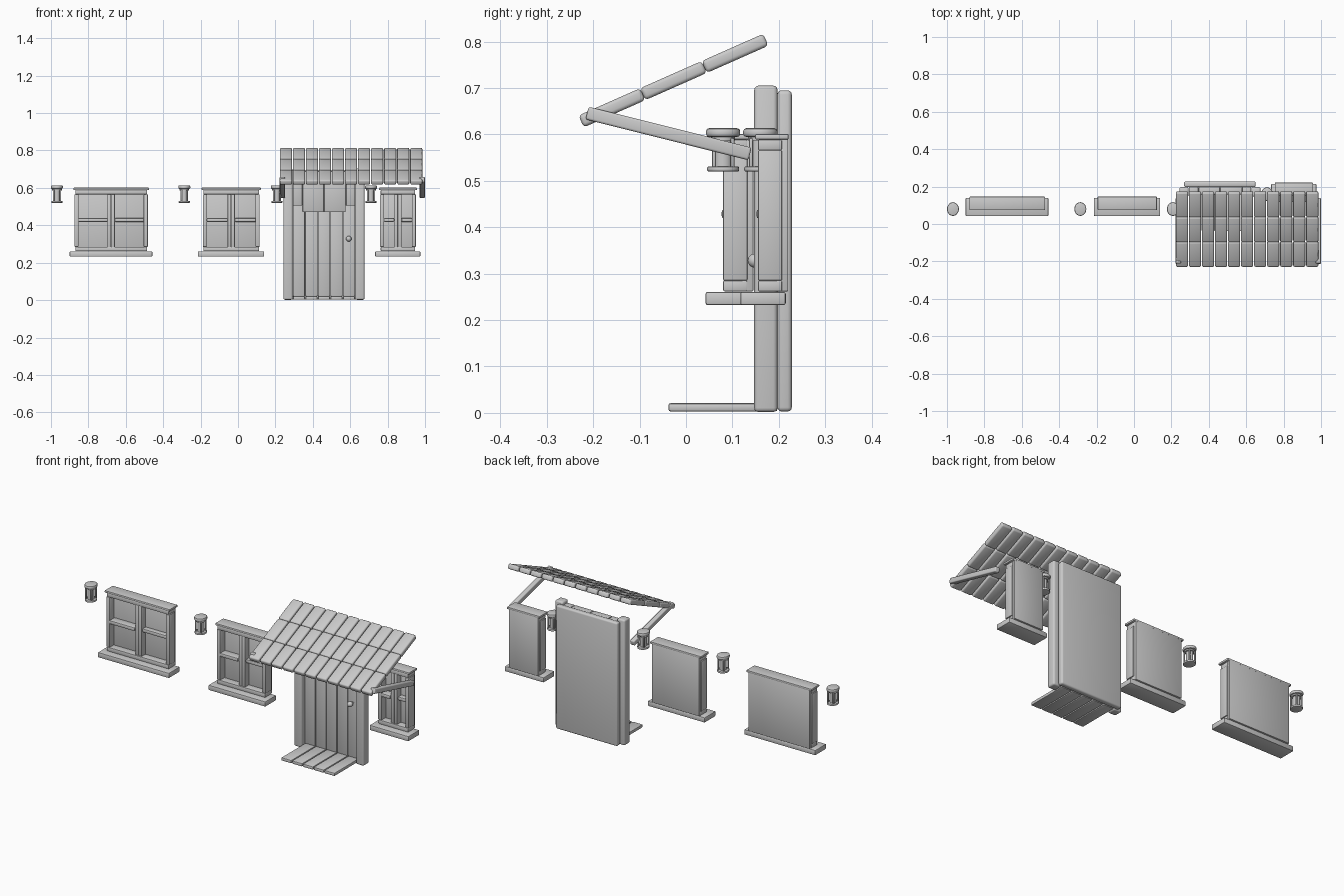
import bpy, bmesh, math
from mathutils import Matrix, Vector

if "Cube" in bpy.data.objects:
    bpy.data.objects.remove(bpy.data.objects["Cube"])

grey = bpy.data.materials.new("plain_grey")
grey.use_nodes = True
color = (0.6, 0.6, 0.6, 1)
grey.diffuse_color = color
grey.node_tree.nodes["Principled BSDF"].inputs["Base Color"].default_value = color


def finish(name, bm):
    mesh = bpy.data.meshes.new(name)
    bm.to_mesh(mesh)
    bm.free()
    mesh.materials.append(grey)
    obj = bpy.data.objects.new(name, mesh)
    bpy.context.collection.objects.link(obj)
    bpy.ops.object.select_all(action="DESELECT")
    obj.select_set(True)
    bpy.context.view_layer.objects.active = obj
    bpy.ops.object.shade_smooth_by_angle(angle=math.radians(40))
    return obj


def box(name, x, y, z, bevel=0.004, segments=2):
    """Rounded box given by its (low, high) range on each axis."""
    bm = bmesh.new()
    size = [r[1] - r[0] for r in (x, y, z)]
    mid = Vector([(r[0] + r[1]) / 2 for r in (x, y, z)])
    bmesh.ops.create_cube(bm, size=1, matrix=Matrix.Diagonal((*size, 1)))
    bmesh.ops.bevel(bm, geom=bm.edges[:], offset=min(bevel, min(size) * 0.45),
                    segments=segments, profile=0.5, affect="EDGES")
    obj = finish(name, bm)
    obj.location = mid
    return obj


def beam(name, x, start, end, width, thick, bevel):
    """Rounded bar running between two (y, z) points."""
    dy, dz = end[0] - start[0], end[1] - start[1]
    half = math.hypot(dy, dz) / 2
    obj = box(name, (-width / 2, width / 2), (-half, half), (-thick / 2, thick / 2), bevel, 3)
    obj.location = (x, (start[0] + end[0]) / 2, (start[1] + end[1]) / 2)
    obj.rotation_euler.x = math.atan2(dz, dy)
    return obj


def disc(name, center, radius, height, bevel, stretch=1.0):
    bm = bmesh.new()
    bmesh.ops.create_cone(bm, cap_ends=True, segments=20, radius1=radius,
                          radius2=radius, depth=height)
    if bevel:
        rims = [e for e in bm.edges if abs(e.verts[0].co.z - e.verts[1].co.z) < 1e-5]
        bmesh.ops.bevel(bm, geom=rims, offset=bevel, segments=2, profile=0.5, affect="EDGES")
    obj = finish(name, bm)
    obj.location = center
    obj.scale.y = stretch
    return obj


def window(name, left, right, front):
    mid = (left + right) / 2
    deep = (front, front + 0.052)
    box(name + "_sill", (left - 0.02, right + 0.018), (front - 0.038, front + 0.06),
        (0.232, 0.261), 0.005)
    box(name + "_cap", (left, right), (front - 0.006, front + 0.066), (0.589, 0.601), 0.003)
    box(name + "_pane", (left + 0.012, right - 0.012), (front + 0.04, front + 0.065),
        (0.262, 0.592), 0.002)
    # Outer frame
    for z in ((0.262, 0.285), (0.566, 0.589)):
        box(name + "_rail", (left + 0.01, right - 0.01), deep, z, 0.003)
    for a, side in ((left + 0.006, "right"), (right - 0.028, "left")):
        box(name + "_jamb_" + side, (a, a + 0.022), deep, (0.285, 0.566), 0.003)
    # Twin mullions and crossbars
    for s, side in ((-1, "right"), (1, "left")):
        c = mid + s * 0.01
        box(name + "_mullion_" + side, (c - 0.0095, c + 0.0095),
            (front + 0.006, front + 0.048), (0.28, 0.57), 0.003)
        a, b = sorted((mid + s * 0.019, (left + 0.026) if s < 0 else (right - 0.026)))
        box(name + "_crossbar_" + side, (a, b),
            (front - 0.003 if s < 0 else front + 0.012, front + 0.046),
            (0.418, 0.439), 0.006)


def lantern(x, y):
    disc("lantern_cap", (x, y, 0.604), 0.032, 0.019, 0.006, 1.15)
    disc("lantern_neck", (x, y, 0.591), 0.026, 0.008, 0)
    disc("lantern_core", (x, y, 0.56), 0.017, 0.07, 0, 1.15)
    disc("lantern_base", (x, y, 0.5255), 0.03, 0.011, 0.003, 1.15)
    for sx in (-1, 1):
        for sy in (-1, 1):
            px, py = x + sx * 0.017, y + sy * 0.02
            box("lantern_post", (px - 0.004, px + 0.004), (py - 0.004, py + 0.004),
                (0.527, 0.592), 0.002)


# Windows and lanterns
window("wide_window", -0.88, -0.476, 0.08)
window("middle_window", -0.194, 0.122, 0.08)
window("narrow_window", 0.753, 0.957, 0.155)
for x, y in ((-0.968, 0.08), (-0.287, 0.08), (0.208, 0.08), (0.711, 0.16)):
    lantern(x, y)

# Door backing and posts
box("door_back", (0.268, 0.65), (0.197, 0.228), (0.003, 0.695), 0.009, 3)
box("door_post_right", (0.243, 0.292), (0.147, 0.197), (0.002, 0.705), 0.009, 3)
box("door_post_left", (0.627, 0.676), (0.147, 0.197), (0.002, 0.705), 0.009, 3)

# Door planks and front step boards
pitch = 0.067
for i in range(5):
    a = 0.292 + i * pitch
    box("door_plank", (a + 0.001, a + pitch - 0.001), (0.172, 0.199), (0.02, 0.62), 0.004)
    box("step_board", (a + 0.002, a + pitch - 0.002), (-0.038, 0.197), (0.003, 0.021), 0.005)

# Stepped header boards above the door
for a, b, low in ((0.292, 0.345, 0.505), (0.345, 0.46, 0.47),
                  (0.46, 0.577, 0.47), (0.577, 0.627, 0.505)):
    box("header_board", (a + 0.001, b - 0.001), (0.158, 0.199), (low, 0.69), 0.004)

# Door knob
bm = bmesh.new()
bmesh.ops.create_uvsphere(bm, u_segments=16, v_segments=10, radius=0.015)
knob = finish("door_knob", bm)
knob.location = (0.592, 0.148, 0.328)
disc("knob_stem", (0.592, 0.163, 0.328), 0.006, 0.025, 0).rotation_euler.x = math.pi / 2

# Canopy shingles in rows
low, high = Vector((-0.226, 0.628)), Vector((0.172, 0.804))
columns, rows = 11, 3
step = (0.988 - 0.222) / columns
for r in range(rows):
    start, end = low.lerp(high, r / rows), low.lerp(high, (r + 1) / rows)
    for c in range(columns):
        beam("canopy_shingle", 0.222 + step * (c + 0.5), start, end,
             step - 0.005, 0.028, 0.008)

# Canopy struts
for x, side in ((0.237, "right"), (0.985, "left")):
    beam("canopy_strut_" + side, x, (-0.213, 0.646), (0.138, 0.558), 0.028, 0.028, 0.005)
